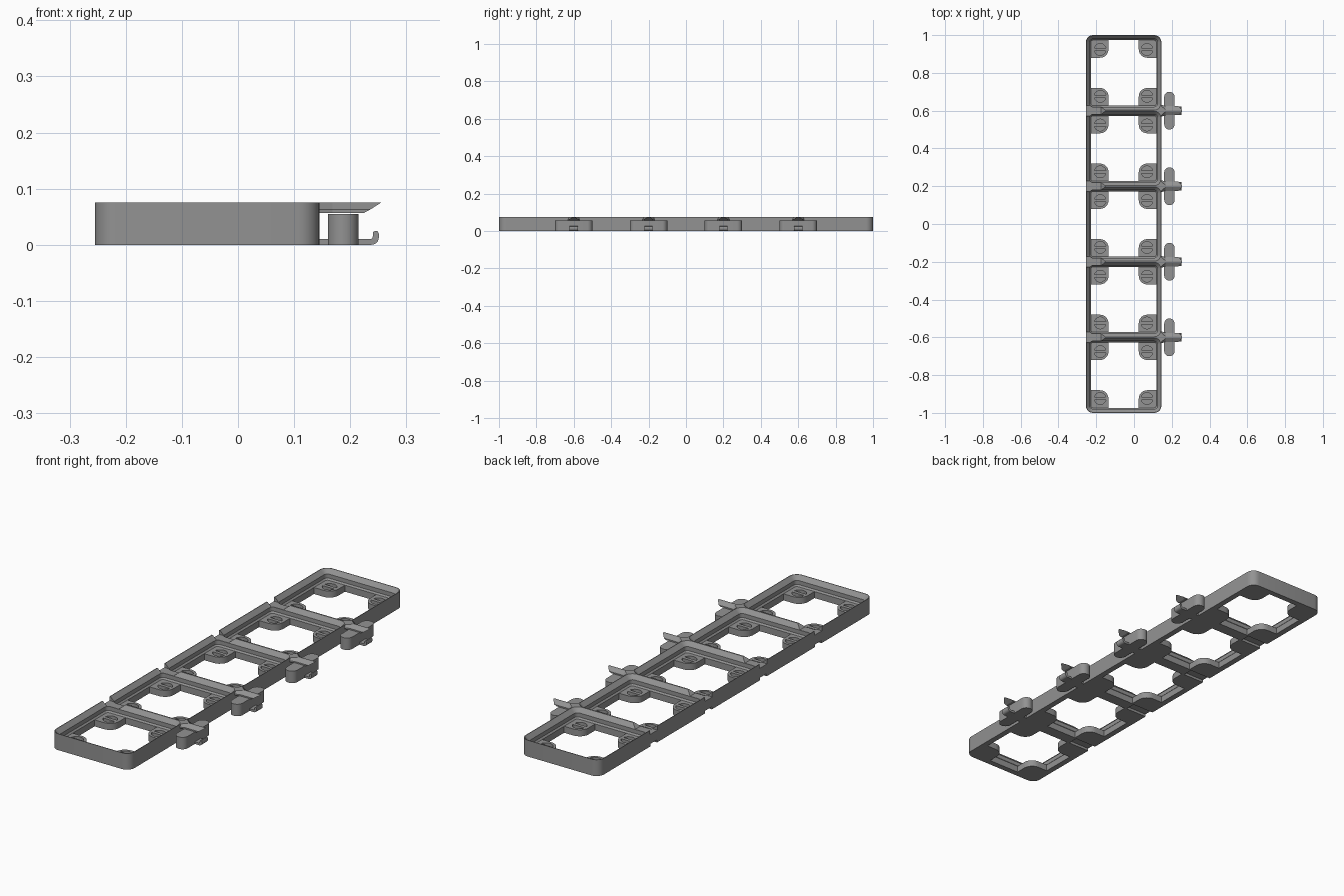
import bpy, bmesh, math

if "Cube" in bpy.data.objects:
    bpy.data.objects.remove(bpy.data.objects["Cube"])

L, R, W = -0.255, 0.145, 0.4          # frame sides and cell pitch
H, BASE = 0.075, 0.03                 # full height, pad height
CX = (L + R) / 2
DIVIDERS = [-0.6, -0.2, 0.2, 0.6]
CELLS = [-0.8, -0.4, 0.0, 0.4, 0.8]

grey = bpy.data.materials.new("grey plastic")
grey.diffuse_color = (0.29, 0.29, 0.29, 1)
grey.use_nodes = True
grey.node_tree.nodes["Principled BSDF"].inputs["Base Color"].default_value = grey.diffuse_color


def rounded(cx, cy, hx, hy, r, n=7):
    """Outline of a rounded rectangle."""
    pts = []
    for k, (sx, sy) in enumerate([(1, 1), (-1, 1), (-1, -1), (1, -1)]):
        for i in range(n + 1):
            a = math.pi / 2 * (k + i / n)
            pts.append((cx + sx * (hx - r) + r * math.cos(a),
                        cy + sy * (hy - r) + r * math.sin(a)))
    return pts


def loft(name, rings):
    """Skin a closed solid through rings of equal length."""
    bm = bmesh.new()
    vs = [[bm.verts.new(p) for p in ring] for ring in rings]
    n = len(rings[0])
    for a, b in zip(vs, vs[1:]):
        for i in range(n):
            j = (i + 1) % n
            bm.faces.new((a[i], a[j], b[j], b[i]))
    bm.faces.new(vs[0][::-1])
    bm.faces.new(vs[-1])
    bmesh.ops.recalc_face_normals(bm, faces=bm.faces)
    me = bpy.data.meshes.new(name)
    bm.to_mesh(me)
    bm.free()
    me.materials.append(grey)
    ob = bpy.data.objects.new(name, me)
    bpy.context.collection.objects.link(ob)
    return ob


def prism(name, pts, z0, z1):
    return loft(name, [[(x, y, z) for x, y in pts] for z in (z0, z1)])


def box(name, x0, x1, y0, y1, z0, z1):
    return prism(name, [(x0, y0), (x1, y0), (x1, y1), (x0, y1)], z0, z1)


def cut(target, cutters):
    """Subtract a group of non-overlapping cutters."""
    col = bpy.data.collections.new("cutters")
    for c in cutters:
        c.hide_render = True
        col.objects.link(c)
    m = target.modifiers.new("cut", 'BOOLEAN')
    m.operation, m.solver = 'DIFFERENCE', 'EXACT'
    m.operand_type, m.collection = 'COLLECTION', col
    bpy.context.view_layer.objects.active = target
    bpy.ops.object.modifier_apply(modifier=m.name)
    for c in cutters:
        bpy.data.objects.remove(c)
    bpy.data.collections.remove(col)


def smooth(ob):
    bpy.ops.object.select_all(action='DESELECT')
    ob.select_set(True)
    bpy.context.view_layer.objects.active = ob
    bpy.ops.object.shade_smooth_by_angle(angle=math.radians(30))


def floor_opening(cy):
    """Cross-shaped opening that leaves a round-nosed pad in each corner."""
    o, p, r = W / 2 - 0.027, W / 2 - 0.12, 0.045
    quarter = [(o, p)]
    for i in range(7):
        a = math.radians(270 - 15 * i)
        quarter.append((p + r + r * math.cos(a), p + r + r * math.sin(a)))
    quarter.append((p, o))
    pts = []
    for sx, sy, rev in [(1, 1, 0), (-1, 1, 1), (-1, -1, 0), (1, -1, 1)]:
        q = quarter[::-1] if rev else quarter
        pts += [(CX + sx * x, cy + sy * y) for x, y in q]
    return pts


# Tray frame with chamfered cell sockets
frame = prism("grid_frame", rounded(CX, 0, W / 2, 1.0, 0.038), 0, H)
sockets, openings, holes = [], [], []
for cy in CELLS:
    rings = []
    for off, z in [(0.027, BASE), (0.0205, 0.037), (0.0205, 0.0555),
                   (0.0028, H), (0.0028, H + 0.02)]:
        h = W / 2 - off
        rings.append([(x, y, z) for x, y in rounded(CX, cy, h, h, 0.038 - off)])
    sockets.append(loft("socket_cutter", rings))
    openings.append(prism("opening_cutter", floor_opening(cy), -0.02, BASE + 0.004))
    # Magnet holes, split by a bar into two half-moons
    for sx in (-1, 1):
        for sy in (-1, 1):
            for half in (-1, 1):
                a0 = math.asin(0.008 / 0.031)
                arc = [a0 + (math.pi - 2 * a0) * i / 14 for i in range(15)]
                pts = [(CX + sx * 0.124 + 0.031 * math.cos(a),
                        cy + sy * 0.124 + half * 0.031 * math.sin(a)) for a in arc]
                holes.append(prism("magnet_cutter", pts, 0.008, BASE + 0.003))
cut(frame, sockets)
cut(frame, openings)
cut(frame, holes)

# Receiving notches on the left side, above and below each divider
upper = [loft("notch_cutter", [[(L - 0.02, y, H + 0.01), (L - 0.02, y, 0.056),
                                (-0.175, y, 0.056), (-0.14, y, H + 0.01)]
                               for y in (d - 0.027, d + 0.027)]) for d in DIVIDERS]
lower = [box("slot_cutter", L - 0.02, -0.145, d - 0.024, d + 0.024, -0.02, 0.012)
         for d in DIVIDERS]
cut(frame, upper + lower)
smooth(frame)

# Clips on the right side
for d in DIVIDERS:
    post = prism("clip_post", rounded(0.1875, d, 0.0275, 0.1, 0.0272), 0, 0.055)
    smooth(post)

    # Ridged beak that overhangs the post, undercut at its tip
    loft("clip_beak", [
        [(x0, d - b, 0.057), (x1, d - b, 0.063), (x2, d - t, H),
         (x2, d + t, H), (x1, d + b, 0.063), (x0, d + b, 0.057)]
        for x0, x1, x2, b, t in [(0.143, 0.143, 0.143, 0.032, 0.026),
                                 (0.168, 0.168, 0.168, 0.024, 0.004),
                                 (0.225, 0.236, 0.255, 0.024, 0.004)]])

    # Bottom hook: flat strip with an upturned round tip
    prof = [(0.14, 0.0), (0.238, 0.0)]
    prof += [(0.238 + 0.013 * math.sin(a), 0.013 - 0.013 * math.cos(a))
             for a in [math.pi / 2 * i / 6 for i in range(1, 7)]]
    prof += [(0.251, 0.02), (0.249, 0.024), (0.245, 0.025), (0.241, 0.023),
             (0.240, 0.013), (0.237, 0.01), (0.14, 0.01)]
    hook = loft("clip_hook", [[(x, y, z) for x, z in prof]
                              for y in (d - 0.022, d + 0.022)])
    smooth(hook)
